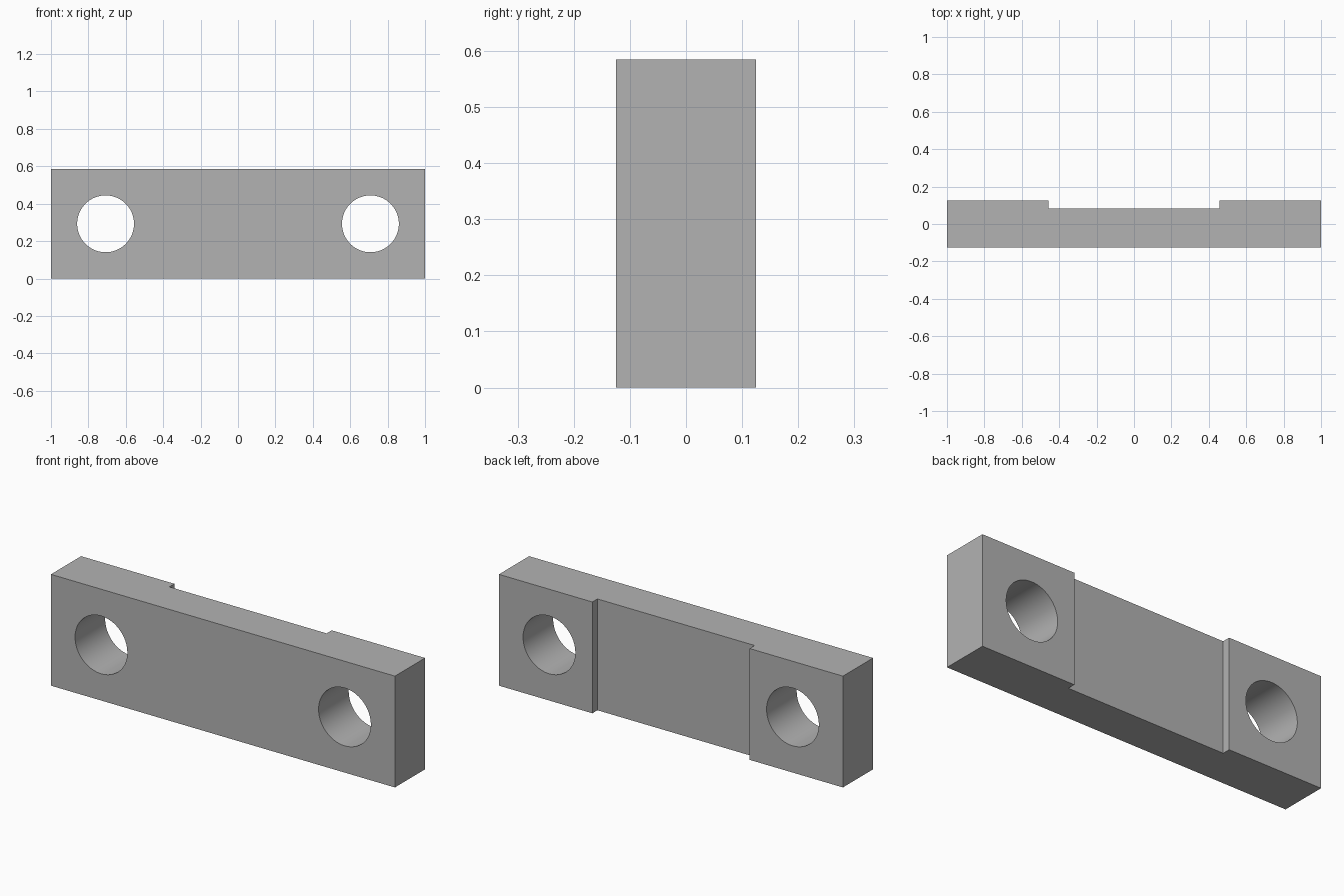
import bpy, bmesh
from mathutils import Matrix

LENGTH, DEPTH, HEIGHT = 2.0, 0.25, 0.585
RECESS_HALF, RECESS_Y = 0.457, 0.083
HOLE_X, HOLE_R = 0.708, 0.152

cube = bpy.data.objects.get("Cube")
if cube:
    bpy.data.objects.remove(cube, do_unlink=True)

metal = bpy.data.materials.new("plain grey")
metal.use_nodes = True
grey = (0.45, 0.45, 0.45, 1)
metal.diffuse_color = grey
metal.node_tree.nodes["Principled BSDF"].inputs["Base Color"].default_value = grey


def make_object(name, bm):
    bmesh.ops.recalc_face_normals(bm, faces=bm.faces)
    mesh = bpy.data.meshes.new(name)
    bm.to_mesh(mesh)
    bm.free()
    mesh.materials.append(metal)
    obj = bpy.data.objects.new(name, mesh)
    bpy.context.collection.objects.link(obj)
    return obj


# Link plate: plan profile with a shallow recess in the back, extruded upwards
half, front, back = LENGTH / 2, -DEPTH / 2, DEPTH / 2
right_side = [(half, front), (half, back), (RECESS_HALF, back), (RECESS_HALF, RECESS_Y)]
profile = right_side + [(-x, y) for x, y in reversed(right_side)]
bm = bmesh.new()
base = bm.faces.new([bm.verts.new((x, y, 0)) for x, y in profile])
top = bmesh.ops.extrude_face_region(bm, geom=[base])["geom"]
bmesh.ops.translate(bm, vec=(0, 0, HEIGHT),
                    verts=[v for v in top if isinstance(v, bmesh.types.BMVert)])
plate = make_object("link_plate", bm)

# Round through holes, one at each end
bm = bmesh.new()
for side in (-1, 1):
    place = Matrix.Translation((side * HOLE_X, 0, HEIGHT / 2)) @ Matrix.Rotation(1.5707963, 4, "X")
    bmesh.ops.create_cone(bm, cap_ends=True, segments=64, radius1=HOLE_R,
                          radius2=HOLE_R, depth=DEPTH * 2, matrix=place)
cutter = make_object("hole_cutter", bm)

cut = plate.modifiers.new("holes", "BOOLEAN")
cut.operation, cut.solver, cut.object = "DIFFERENCE", "EXACT", cutter
bpy.context.view_layer.objects.active = plate
plate.select_set(True)
bpy.ops.object.modifier_apply(modifier=cut.name)
bpy.data.objects.remove(cutter, do_unlink=True)

# Smooth hole walls, crisp edges everywhere else
bpy.ops.object.shade_smooth_by_angle(angle=0.5)
